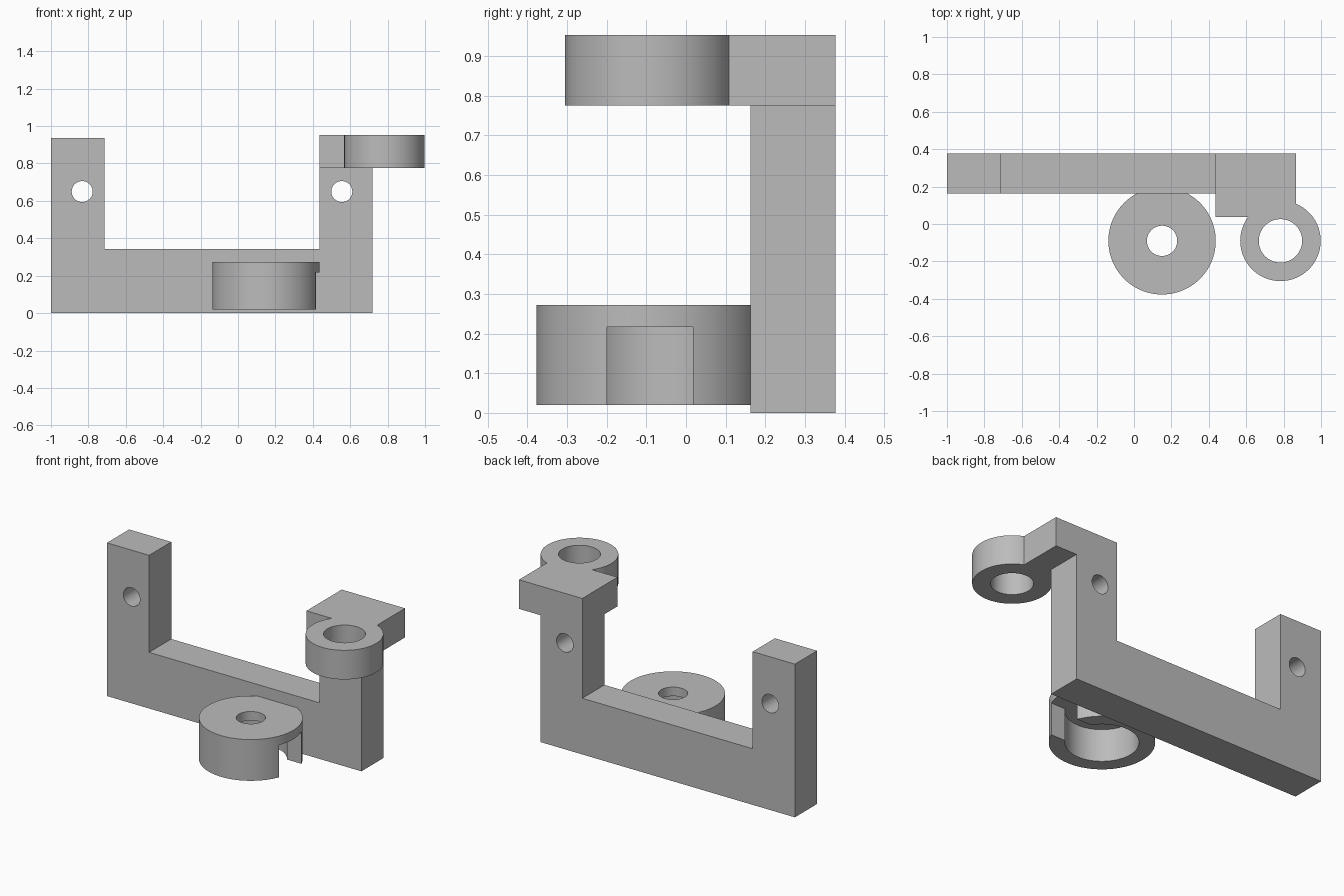
import bpy
import math

default = bpy.data.objects.get("Cube")
if default:
    bpy.data.objects.remove(default, do_unlink=True)

COLOR = (0.5, 0.5, 0.5, 1)
grey = bpy.data.materials.new("plain grey")
grey.use_nodes = True
grey.diffuse_color = COLOR
grey.node_tree.nodes["Principled BSDF"].inputs["Base Color"].default_value = COLOR


def extrude_profile(name, points, y0, y1):
    """Solid from an x-z outline, extruded along y."""
    n = len(points)
    verts = [(x, y, z) for y in (y0, y1) for x, z in points]
    faces = [list(range(n)), list(range(2 * n - 1, n - 1, -1))]
    faces += [[i, i + n, (i + 1) % n + n, (i + 1) % n] for i in range(n)]
    mesh = bpy.data.meshes.new(name)
    mesh.from_pydata(verts, [], faces)
    mesh.materials.append(grey)
    obj = bpy.data.objects.new(name, mesh)
    bpy.context.collection.objects.link(obj)
    return obj


def box(name, x0, x1, y0, y1, z0, z1):
    return extrude_profile(name, [(x0, z0), (x1, z0), (x1, z1), (x0, z1)], y0, y1)


def cylinder(name, center, radius, depth, along_y=False):
    bpy.ops.mesh.primitive_cylinder_add(
        vertices=96, radius=radius, depth=depth, location=center,
        rotation=(math.pi / 2 if along_y else 0, 0, 0))
    obj = bpy.context.object
    obj.name = name
    obj.data.materials.append(grey)
    return obj


def upright(name, x, y, radius, z0, z1):
    return cylinder(name, (x, y, (z0 + z1) / 2), radius, z1 - z0)


def combine(target, tool, operation="DIFFERENCE"):
    """Apply a boolean, then discard the tool."""
    tool.hide_render = True
    mod = target.modifiers.new("shape", "BOOLEAN")
    mod.object, mod.operation, mod.solver = tool, operation, "EXACT"
    bpy.context.view_layer.objects.active = target
    bpy.ops.object.modifier_apply(modifier=mod.name)
    bpy.data.objects.remove(tool, do_unlink=True)


def finish(obj):
    bpy.ops.object.select_all(action="DESELECT")
    obj.select_set(True)
    bpy.context.view_layer.objects.active = obj
    bpy.ops.object.shade_smooth_by_angle(angle=math.radians(30))


FRONT, BACK = 0.163, 0.377
AXIS_Y = -0.09

# U-shaped bracket with a bolt hole in each arm
bracket = extrude_profile("bracket", [
    (-1, 0), (0.72, 0), (0.72, 0.775), (0.437, 0.775),
    (0.437, 0.343), (-0.715, 0.343), (-0.715, 0.936), (-1, 0.936)], FRONT, BACK)
for x in (-0.833, 0.555):
    combine(bracket, cylinder("bolt_cutter", (x, 0.27, 0.65), 0.056, 0.6, True))
finish(bracket)

# Top plate joined to a ring
LOW, HIGH = 0.775, 0.953
holder = box("ring_holder", 0.437, 0.865, 0.037, BACK, LOW, HIGH)
combine(holder, upright("ring", 0.783, AXIS_Y, 0.215, LOW, HIGH), "UNION")
combine(holder, upright("ring_cutter", 0.783, AXIS_Y, 0.116, 0.6, 1.2))
finish(holder)

# Hollow cup: flat against the bracket, open below, slotted on its left
CUP_X, CUP_ROOF = 0.15, 0.217
cup = upright("cup", CUP_X, AXIS_Y, 0.287, 0.02, 0.272)
combine(cup, box("flat_cutter", -0.5, 0.8, FRONT, 0.5, -0.1, 0.5))
combine(cup, upright("bore_cutter", CUP_X, AXIS_Y, 0.2, -0.1, CUP_ROOF))
combine(cup, upright("hole_cutter", CUP_X, AXIS_Y, 0.081, -0.1, 0.5))
combine(cup, box("slot_cutter", CUP_X, 0.6, -0.199, 0.018, -0.1, CUP_ROOF))
finish(cup)
